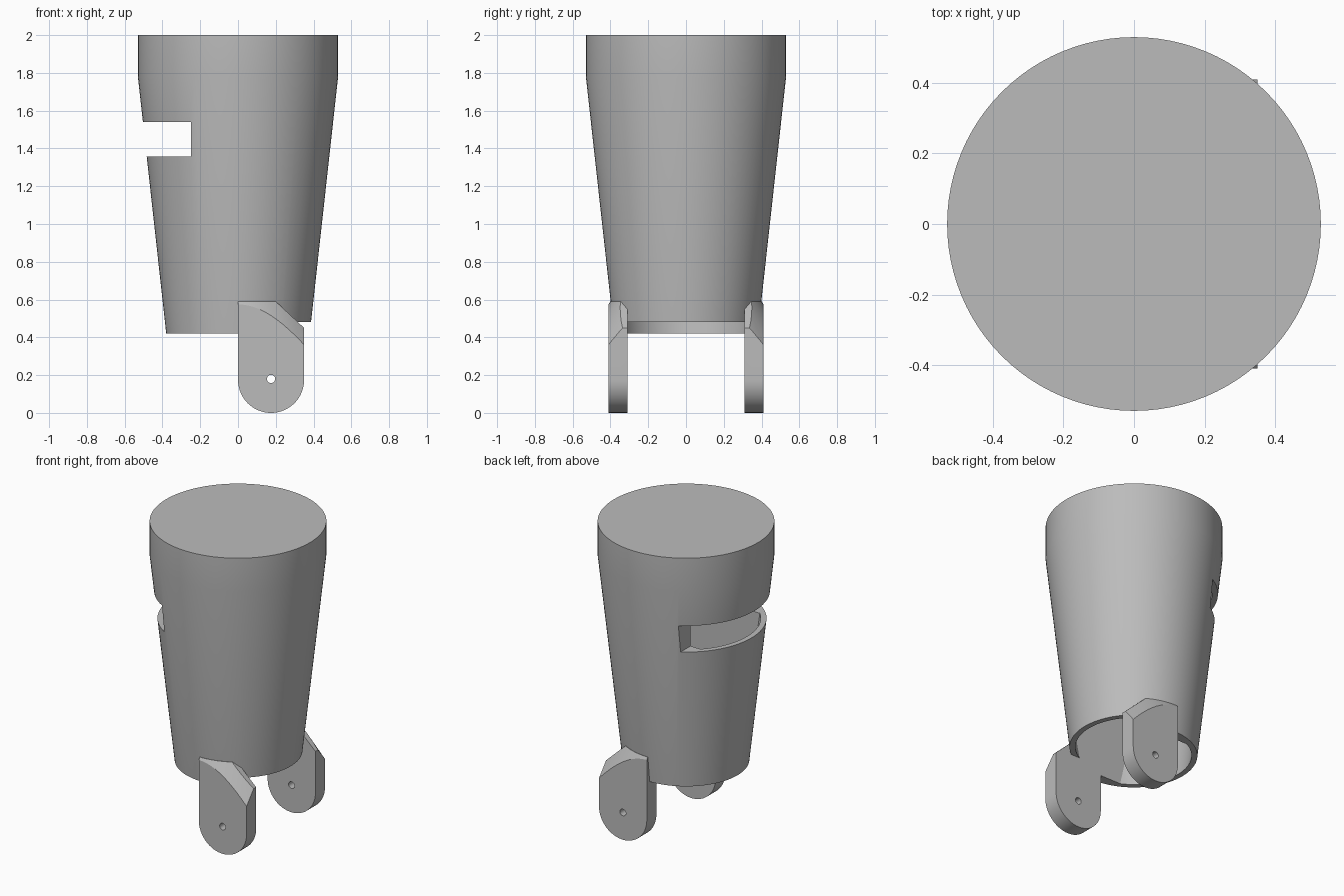
import bpy, bmesh, math

cube = bpy.data.objects.get("Cube")
if cube:
    bpy.data.objects.remove(cube, do_unlink=True)

grey = bpy.data.materials.new("plain_grey")
grey.use_nodes = True
colour = (0.5, 0.5, 0.5, 1)
grey.diffuse_color = colour
grey.node_tree.nodes["Principled BSDF"].inputs["Base Color"].default_value = colour


def make(name, bm):
    bmesh.ops.recalc_face_normals(bm, faces=bm.faces)
    mesh = bpy.data.meshes.new(name)
    bm.to_mesh(mesh)
    bm.free()
    mesh.materials.append(grey)
    obj = bpy.data.objects.new(name, mesh)
    bpy.context.collection.objects.link(obj)
    return obj


def turned(name, profile, segments=96):
    """Closed solid of revolution from (radius, height) points."""
    bm = bmesh.new()
    rings = []
    for r, z in profile:
        angles = [math.tau * i / segments for i in range(segments)]
        rings.append([bm.verts.new((r * math.cos(a), r * math.sin(a), z)) for a in angles])
    for low, high in zip(rings, rings[1:]):
        for i in range(segments):
            j = (i + 1) % segments
            bm.faces.new((low[i], low[j], high[j], high[i]))
    bm.faces.new(rings[0])
    bm.faces.new(rings[-1])
    return make(name, bm)


def prism(name, outline, y0, y1):
    """Extrude an (x, z) outline from y0 to y1."""
    bm = bmesh.new()
    face = bm.faces.new([bm.verts.new((x, y0, z)) for x, z in outline])
    out = bmesh.ops.extrude_face_region(bm, geom=[face])
    moved = [v for v in out["geom"] if isinstance(v, bmesh.types.BMVert)]
    bmesh.ops.translate(bm, verts=moved, vec=(0, y1 - y0, 0))
    return make(name, bm)


def box(name, x0, x1, y, z0, z1):
    return prism(name, [(x0, z0), (x1, z0), (x1, z1), (x0, z1)], -y, y)


def arc(cx, cz, r, start, end, steps):
    angles = [start + (end - start) * i / steps for i in range(steps + 1)]
    return [(cx + r * math.cos(a), cz + r * math.sin(a)) for a in angles]


def boolean(obj, cutter, operation="DIFFERENCE"):
    mod = obj.modifiers.new("cut", "BOOLEAN")
    mod.operation, mod.solver, mod.object = operation, "EXACT", cutter
    bpy.context.view_layer.objects.active = obj
    bpy.ops.object.modifier_apply(modifier=mod.name)
    bpy.data.objects.remove(cutter, do_unlink=True)


def smooth(obj):
    bpy.ops.object.select_all(action="DESELECT")
    obj.select_set(True)
    bpy.context.view_layer.objects.active = obj
    bpy.ops.object.shade_smooth_by_angle(angle=math.radians(25))


# Tapered body with a straight collar at the top
BOTTOM, SHOULDER, WALL, FLAT = 0.42, 1.78, 0.035, 0.31
body = turned("tapered_body", [(0.38, BOTTOM), (0.53, SHOULDER), (0.53, 2.0)])

# Hollow inside, open below, with flat front and back inner walls
cavity = turned("cavity", [(0.369 - WALL, BOTTOM - 0.1), (0.53 - WALL, SHOULDER),
                           (0.53 - WALL, 1.93)])
boolean(cavity, box("cavity_limit", -1, 1, FLAT, 0, 3), "INTERSECT")
boolean(body, cavity)

# Side slot, and raised lower edge between the legs
boolean(body, box("slot_cutter", -1, -0.25, 1, 1.357, 1.54))
boolean(body, box("edge_cutter", 0, 1, FLAT, 0.2, 0.48))
smooth(body)

# Pair of rounded hinge legs with a conical bevel on the outside
outline = arc(0.175, 0.175, 0.175, math.pi, math.tau, 32)
outline += [(0.35, 0.45), (0.2, 0.59), (0, 0.59)]
for name, side in (("front_leg", -1), ("back_leg", 1)):
    leg = prism(name, outline, side * FLAT, side * 0.41)
    boolean(leg, turned("bevel_cone", [(1.06, -0.5), (0.334, 0.7)]), "INTERSECT")
    hole = prism("pin_hole", arc(0.175, 0.18, 0.022, 0, math.tau * 23 / 24, 23), -1, 1)
    boolean(leg, hole)
    smooth(leg)
